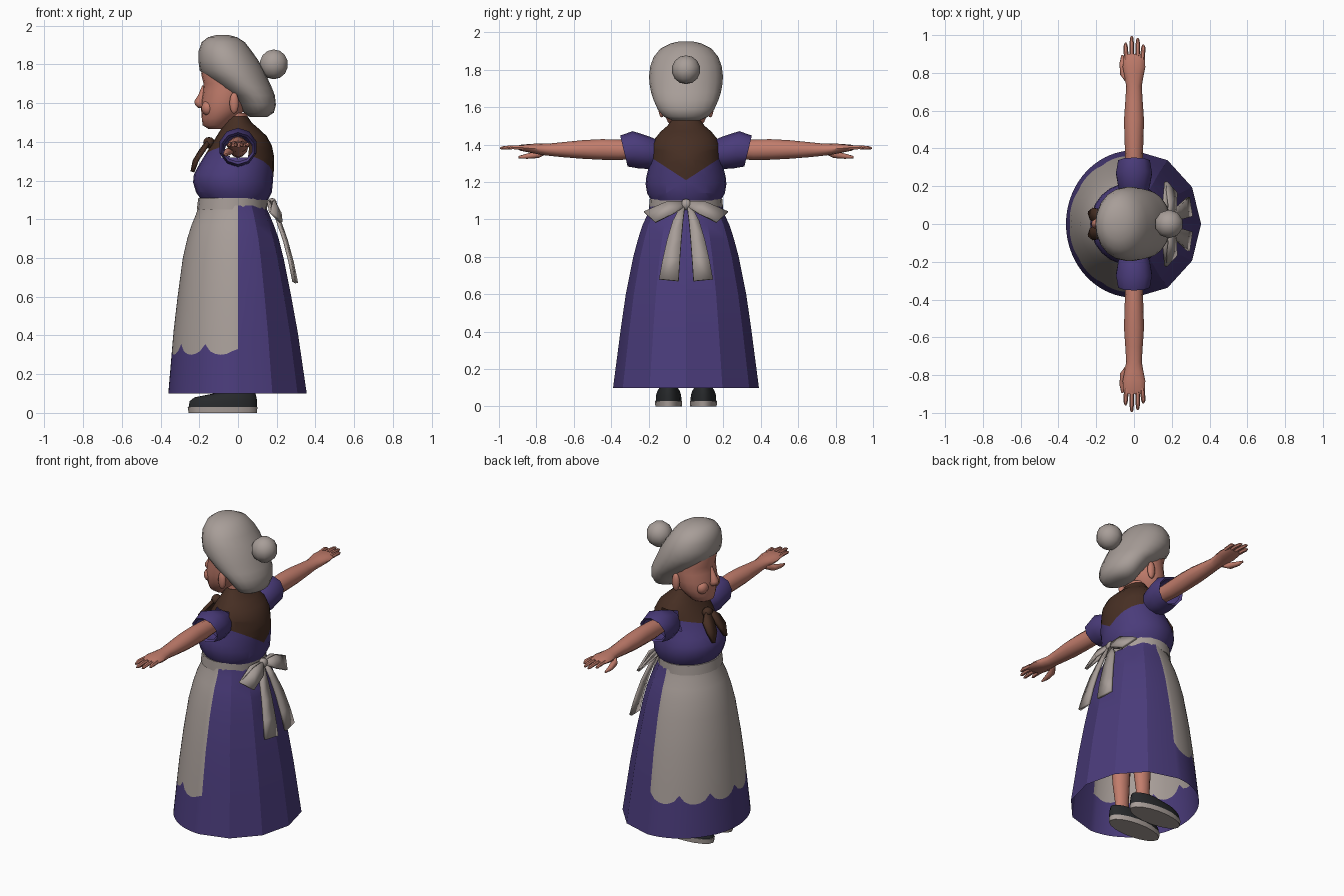
import bpy, bmesh, math
from mathutils import Vector

if "Cube" in bpy.data.objects:
    bpy.data.objects.remove(bpy.data.objects["Cube"])


def mat(name, rgb):
    m = bpy.data.materials.new(name)
    m.diffuse_color = (*rgb, 1)
    m.use_nodes = True
    m.node_tree.nodes["Principled BSDF"].inputs["Base Color"].default_value = m.diffuse_color
    return m


PURPLE = mat("purple cloth", (0.068, 0.044, 0.195))
GREY = mat("warm grey", (0.39, 0.34, 0.315))
SKIN = mat("skin", (0.54, 0.205, 0.15))
BROWN = mat("brown cloth", (0.062, 0.028, 0.017))
BLACK = mat("black leather", (0.02, 0.022, 0.024))


def finish(name, bm, mats, angle=40, outward=True):
    if outward:
        bmesh.ops.recalc_face_normals(bm, faces=bm.faces)
    me = bpy.data.meshes.new(name)
    bm.to_mesh(me)
    bm.free()
    for m in mats:
        me.materials.append(m)
    ob = bpy.data.objects.new(name, me)
    bpy.context.collection.objects.link(ob)
    bpy.ops.object.select_all(action='DESELECT')
    ob.select_set(True)
    bpy.context.view_layer.objects.active = ob
    bpy.ops.object.shade_smooth_by_angle(angle=math.radians(angle))
    return ob


def bridge(bm, rings, closed=True):
    n = len(rings[0])
    for a, b in zip(rings, rings[1:]):
        for i in range(n if closed else n - 1):
            j = (i + 1) % n
            bm.faces.new((a[i], a[j], b[j], b[i]))


def tube(name, rings, m, axis='z', n=16, caps=True, angle=50):
    """rings: (centre, radius u, radius v); u,v are the two axes across."""
    u, v = {'z': ((1, 0, 0), (0, 1, 0)), 'y': ((1, 0, 0), (0, 0, 1)),
            'x': ((0, 1, 0), (0, 0, 1))}[axis]
    u, v = Vector(u), Vector(v)
    bm = bmesh.new()
    loops = []
    for c, ru, rv in rings:
        loops.append([bm.verts.new(Vector(c) + u * ru * math.cos(2 * math.pi * i / n)
                                   + v * rv * math.sin(2 * math.pi * i / n)) for i in range(n)])
    bridge(bm, loops)
    if caps:
        bm.faces.new(loops[0])
        bm.faces.new(loops[-1])
    return finish(name, bm, [m], angle)


def stack(sections, y=0):
    """(z, x back limit, x front limit, half width) to rings"""
    return [(((a + b) / 2, y, z), (b - a) / 2, h) for z, a, b, h in sections]


def ball(name, c, r, m, seg=12, rings=8):
    bm = bmesh.new()
    bmesh.ops.create_uvsphere(bm, u_segments=seg, v_segments=rings, radius=1)
    for vert in bm.verts:
        vert.co = Vector(c) + Vector(vert.co[i] * r[i] for i in range(3))
    return finish(name, bm, [m], 50)


def ribbon(name, pairs, m, thick=0.012):
    bm = bmesh.new()
    bridge(bm, [[bm.verts.new(p) for p in pair] for pair in pairs], closed=False)
    ob = finish(name, bm, [m], 45)
    mod = ob.modifiers.new("thickness", 'SOLIDIFY')
    mod.thickness = thick
    mod.offset = 0


# skirt with the scalloped apron as coloured faces on its front half
profile = [(1.07, .205, .14, .195), (1.03, .215, .16, .205), (.97, .24, .185, .232),
           (.9, .262, .21, .255), (.8, .285, .235, .282), (.6, .312, .275, .322)]
hem = (.10, .36, .355, .39)
angles = list(range(-90, 90, 30)) + list(range(90, 270, 5))


def skirt_at(a, s):
    z, xf, xb, w = s
    c = math.cos(math.radians(a))
    return (c * (xb if c > 0 else xf), w * math.sin(math.radians(a)), z)


def mix(s, t, z):
    k = (z - t[0]) / (s[0] - t[0])
    return (z,) + tuple(t[i] + (s[i] - t[i]) * k for i in (1, 2, 3))


mid = (.42, .333, .308, .348)
bm = bmesh.new()
rows = [[bm.verts.new(skirt_at(a, s)) for a in angles] for s in profile + [mid]]
edge = []
for a in angles:
    z = 0.355 - 0.055 * abs(math.sin(math.radians(a * 6))) ** 0.6 if a >= 90 else 0.33
    edge.append(bm.verts.new(skirt_at(a, mix(mid, hem, z))))
rows += [edge, [bm.verts.new(skirt_at(a, hem)) for a in angles]]
bridge(bm, rows)
for f in bm.faces:
    zs = sorted(v.co.z for v in f.verts)
    f.material_index = int(zs[0] > 0.25 and f.calc_center_median().x < -0.003)
finish("skirt", bm, [PURPLE, GREY], 25)

# waistband
tube("waistband", stack([(1.05, -.213, .15, .198), (1.11, -.205, .152, .195)]), GREY, n=20)

# bodice with a shawl coloured above slanted cut lines
secs = stack([(1.10, -.19, .155, .185), (1.14, -.217, .175, .208), (1.19, -.232, .18, .216),
              (1.23, -.228, .183, .212), (1.27, -.208, .187, .202), (1.32, -.178, .187, .19),
              (1.38, -.14, .175, .185), (1.43, -.11, .148, .168), (1.47, -.085, .105, .135),
              (1.50, -.07, .07, .10), (1.53, -.055, .05, .078)])
bm = bmesh.new()
bridge(bm, [[bm.verts.new((c[0] + ru * math.cos(i * math.pi / 12), rv * math.sin(i * math.pi / 12), c[2]))
             for i in range(24)] for c, ru, rv in secs])
planes = [((0, 0, 0), (1, 0, 0)), ((0, 0, 0), (0, 1, 0))]
for s in (-1, 1):
    planes += [((0, 0, 1.21), (0, -.65 * s, 1)), ((0, 0, 1.33), (0, -.3 * s, 1))]
for co, no in planes:
    bmesh.ops.bisect_plane(bm, geom=bm.verts[:] + bm.edges[:] + bm.faces[:],
                           plane_co=co, plane_no=no, dist=1e-5)
holes = []
for f in bm.faces:
    c = f.calc_center_median()
    limit = 1.21 + .65 * abs(c.y) if c.x > 0 else 1.33 + .3 * abs(c.y)
    f.material_index = int(c.z > limit)
    if abs(c.y) > .1 and math.hypot(c.x, c.z - 1.37) < .06:
        holes.append(f)
bmesh.ops.delete(bm, geom=holes, context='FACES')
finish("bodice_and_shawl", bm, [PURPLE, BROWN], 50)

# shawl knot and its two pointed tails
ball("shawl_knot", (-.15, 0, 1.395), (.03, .035, .03), BROWN, 8, 6)
for s in (-1, 1):
    ribbon("shawl_tail", [((-.15, 0, 1.41), (-.15, s * .025, 1.40)),
                          ((-.195, s * .005, 1.35), (-.175, s * .075, 1.36)),
                          ((-.225, s * .02, 1.30), (-.21, s * .085, 1.31)),
                          ((-.236, s * .055, 1.245), (-.234, s * .065, 1.245))], BROWN, .02)

# puffed sleeves, arms and hands
for s in (-1, 1):
    bm = bmesh.new()
    loops = []
    for yt, yb, zt, zb, r in [(.14, .17, 1.42, 1.28, .07), (.20, .20, 1.445, 1.27, .088),
                              (.285, .25, 1.472, 1.272, .1), (.352, .312, 1.448, 1.283, .088),
                              (.335, .30, 1.435, 1.297, .075)]:
        loop = []
        for i in range(10):
            t = 2 * math.pi * i / 10
            k = (1 + math.cos(t)) / 2
            loop.append(bm.verts.new((r * math.sin(t), s * (yb + (yt - yb) * k), zb + (zt - zb) * k)))
        loops.append(loop)
    bridge(bm, loops)
    finish("sleeve", bm, [PURPLE], 40)

    tube("arm", [((.0, s * y, z), ru, rv) for y, z, ru, rv in
                 [(.24, 1.372, .045, .045), (.36, 1.372, .047, .055), (.45, 1.374, .05, .055),
                  (.55, 1.374, .053, .05), (.65, 1.373, .046, .041), (.73, 1.373, .041, .033),
                  (.78, 1.376, .05, .03), (.83, 1.38, .06, .024), (.885, 1.383, .056, .016),
                  (.90, 1.384, .05, .01)]], SKIN, 'y', 12)
    for x, end in ((-.044, .96), (-.012, .995), (.02, .985), (.049, .95)):
        tube("finger", [((x * .9, s * .87, 1.384), .013, .013), ((x, s * .93, 1.386), .012, .012),
                        ((x, s * (end - .012), 1.382), .010, .010), ((x, s * end, 1.38), .004, .004)],
             SKIN, 'y', 6)
    tube("thumb", [((-.025, s * .745, 1.365), .015, .015), ((-.052, s * .79, 1.348), .021, .02),
                   ((-.062, s * .85, 1.338), .015, .014), ((-.062, s * .895, 1.333), .005, .006)],
         SKIN, 'y', 8)

# head: neck, face, nose, cheeks and ears
tube("neck", stack([(1.40, -.09, .05, .07), (1.55, -.08, .05, .065)]), SKIN, n=12)
tube("head", stack([(1.465, -.15, -.07, .04), (1.485, -.182, -.045, .07), (1.52, -.187, -.01, .098),
                    (1.56, -.19, .03, .118), (1.61, -.19, .05, .128), (1.66, -.181, .06, .13),
                    (1.70, -.178, .06, .13), (1.75, -.19, .06, .13), (1.80, -.185, .06, .12)]), SKIN, n=18)
tube("nose", stack([(1.575, -.205, -.17, .014), (1.59, -.222, -.17, .027), (1.61, -.226, -.17, .027),
                    (1.64, -.206, -.165, .016), (1.69, -.185, -.16, .01)]), SKIN, n=10)
for s in (-1, 1):
    ball("cheek", (-.155, s * .058, 1.575), (.034, .04, .04), SKIN)
    ball("ear", (-.02, s * .13, 1.60), (.025, .018, .055), SKIN, 10, 8)

# hair and bun
tube("hair", stack([(1.952, -.11, -.05, .035), (1.94, -.155, -.005, .085), (1.915, -.187, .035, .135),
                    (1.87, -.203, .07, .172), (1.82, -.205, .105, .191), (1.77, -.198, .135, .197),
                    (1.73, -.16, .152, .196), (1.68, -.105, .175, .187), (1.64, -.04, .19, .174),
                    (1.59, .005, .196, .152), (1.55, .03, .185, .12), (1.528, .06, .15, .07)]),
     GREY, n=20, angle=70)
ball("hair_bun", (.185, 0, 1.80), (.077, .077, .077), GREY, 10, 7)

# apron bow at the back
ball("bow_knot", (.175, 0, 1.08), (.026, .032, .03), GREY, 8, 6)
for s in (-1, 1):
    ribbon("bow_loop_outer", [((.18, s * .01, 1.095), (.185, s * .01, 1.065)),
                              ((.185, s * .10, 1.095), (.22, s * .07, 1.03)),
                              ((.17, s * .225, 1.04), (.225, s * .165, .985))], GREY)
    ribbon("bow_loop_inner", [((.165, s * .01, 1.095), (.17, s * .01, 1.065)),
                              ((.155, s * .10, 1.095), (.19, s * .07, 1.03)),
                              ((.165, s * .222, 1.04), (.22, s * .162, .985))], GREY)
    ribbon("bow_tail", [((.18, s * .005, 1.08), (.18, s * .022, 1.08)),
                        ((.215, s * .016, .99), (.205, s * .07, .99)),
                        ((.25, s * .025, .89), (.24, s * .10, .89)),
                        ((.28, s * .033, .78), (.268, s * .125, .78)),
                        ((.303, s * .04, .67), (.288, s * .143, .68))], GREY, .016)

# legs and shoes
for s in (-1, 1):
    y = s * .093
    tube("leg", stack([(.06, -.04, .07, .036), (.14, -.03, .055, .034), (.25, -.035, .07, .042),
                       (.38, -.04, .08, .05), (.6, -.05, .08, .055)], y), SKIN, n=12)
    tube("foot", stack([(.06, -.16, .06, .05), (.098, -.11, .05, .038), (.115, -.05, .045, .03)], y), SKIN, n=12)
    tube("shoe", stack([(.028, -.255, .098, .07), (.06, -.25, .098, .068), (.08, -.225, .096, .062),
                        (.10, -.125, .09, .05), (.085, -.10, .07, .04)], y), BLACK, n=18)
    tube("sole", stack([(0, -.255, .098, .072), (.03, -.26, .10, .074)], y), GREY, n=18)
